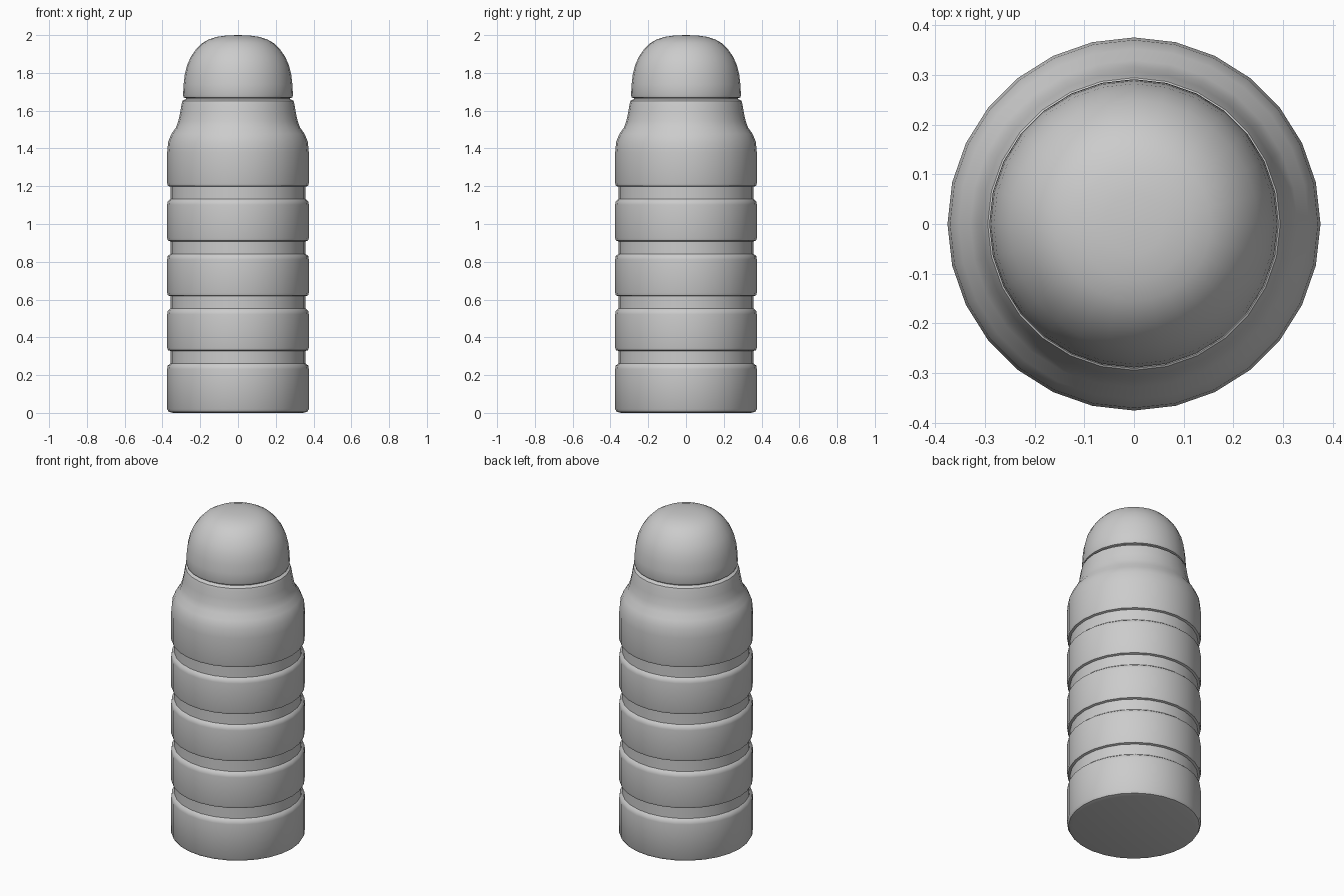
import bpy, bmesh, math

if "Cube" in bpy.data.objects:
    bpy.data.objects.remove(bpy.data.objects["Cube"])

SIDES = 28


def lathe(name, profile):
    """Revolve (radius, z) points around z; ends on the axis close with a fan."""
    bm = bmesh.new()
    rings = []
    for r, z in profile:
        if r == 0:
            rings.append([bm.verts.new((0, 0, z))])
        else:
            rings.append([bm.verts.new((r * math.cos(i * math.tau / SIDES),
                                        r * math.sin(i * math.tau / SIDES), z))
                          for i in range(SIDES)])
    for a, b in zip(rings, rings[1:]):
        for i in range(SIDES):
            j = (i + 1) % SIDES
            if len(a) == 1:
                bm.faces.new((a[0], b[j], b[i]))
            elif len(b) == 1:
                bm.faces.new((a[i], a[j], b[0]))
            else:
                bm.faces.new((a[i], a[j], b[j], b[i]))
    bmesh.ops.recalc_face_normals(bm, faces=bm.faces)
    mesh = bpy.data.meshes.new(name)
    bm.to_mesh(mesh)
    bm.free()
    obj = bpy.data.objects.new(name, mesh)
    bpy.context.collection.objects.link(obj)
    bpy.ops.object.select_all(action='DESELECT')
    obj.select_set(True)
    bpy.context.view_layer.objects.active = obj
    bpy.ops.object.shade_smooth_by_angle(angle=math.radians(40))
    return obj


# Bottle body: base, four grip grooves, shoulder and neck
body = [(0, 0), (0.345, 0), (0.367, 0.006), (0.375, 0.02)]
for k in range(4):
    z = 0.29 * k
    body += [(0.375, z + 0.232), (0.372, z + 0.25), (0.358, z + 0.262),
             (0.358, z + 0.328), (0.371, z + 0.332), (0.375, z + 0.345)]
body += [(0.375, 1.38), (0.37, 1.435), (0.352, 1.478), (0.329, 1.51),
         (0.316, 1.545), (0.306, 1.59), (0.299, 1.635), (0.294, 1.652),
         (0.275, 1.662), (0.275, 1.69), (0, 1.69)]
lathe("bottle_body", body)

# Domed cap
cap = [(0, 1.666), (0.275, 1.666), (0.287, 1.67), (0.291, 1.682),
       (0.288, 1.74), (0.282, 1.79), (0.27, 1.84), (0.25, 1.885),
       (0.222, 1.925), (0.19, 1.957), (0.155, 1.977), (0.112, 1.991),
       (0.06, 1.998), (0, 2.0)]
lathe("domed_cap", cap)
